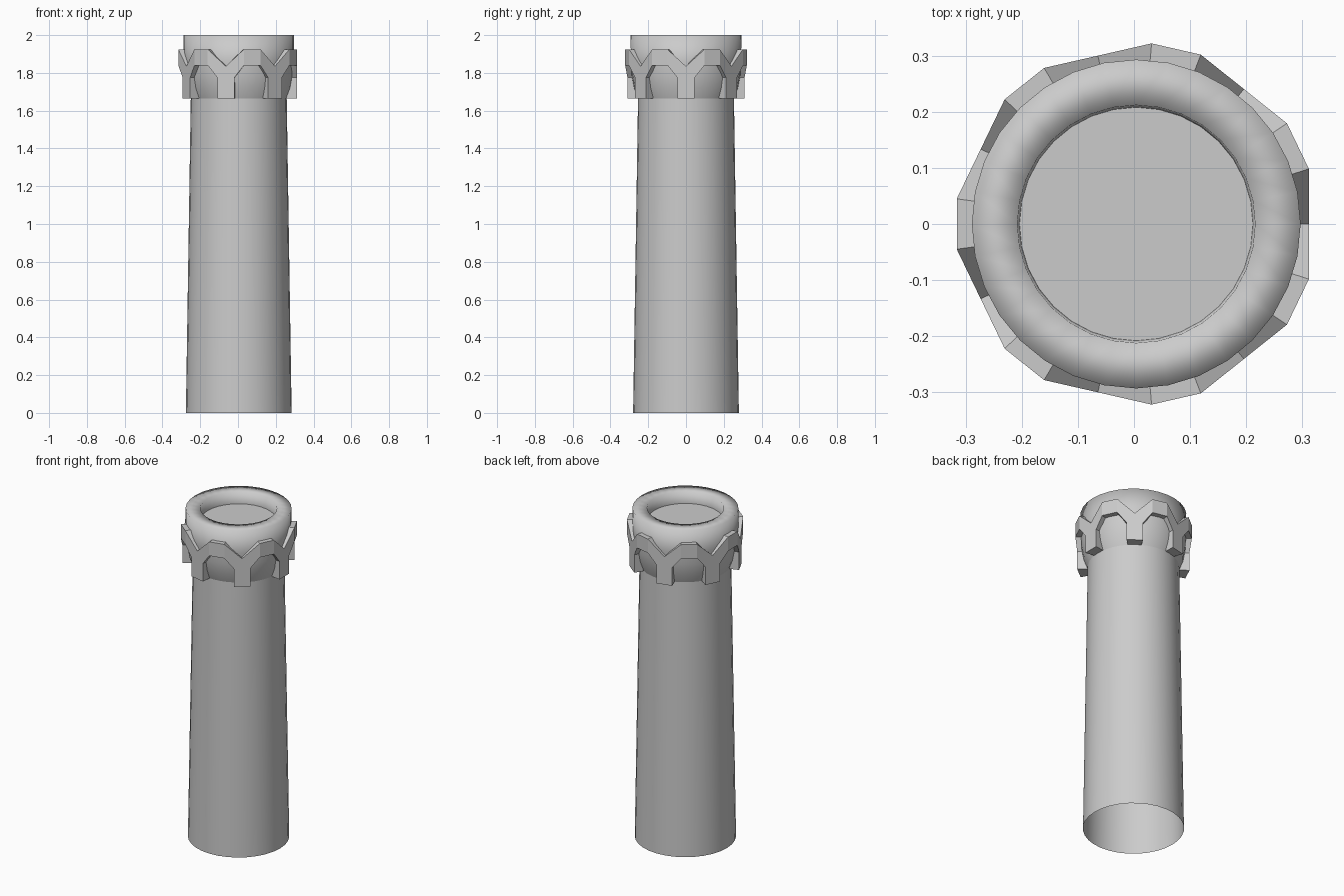
import bpy, bmesh
from math import sin, cos, tan, pi, radians

cube = bpy.data.objects.get("Cube")
if cube:
    bpy.data.objects.remove(cube)

AXIS_X = 0.004
SIDES = 32

grey = bpy.data.materials.new("plain_grey")
grey.use_nodes = True
grey.diffuse_color = (0.6, 0.6, 0.6, 1)
grey.node_tree.nodes["Principled BSDF"].inputs["Base Color"].default_value = (0.6, 0.6, 0.6, 1)


def finish(name, bm, smooth):
    for f in bm.faces:
        f.smooth = smooth
    mesh = bpy.data.meshes.new(name)
    bm.to_mesh(mesh)
    bm.free()
    mesh.materials.append(grey)
    obj = bpy.data.objects.new(name, mesh)
    obj.location.x = AXIS_X
    bpy.context.collection.objects.link(obj)
    return obj


def lathe(name, profile):
    """Smooth open surface turned around z; the profile runs upward outside."""
    bm = bmesh.new()
    rings = [[bm.verts.new((r * cos(2 * pi * i / SIDES), r * sin(2 * pi * i / SIDES), z))
              for i in range(SIDES)] for r, z in profile]
    for low, high in zip(rings, rings[1:]):
        for i in range(SIDES):
            j = (i + 1) % SIDES
            bm.faces.new((low[i], low[j], high[j], high[i]))
    return finish(name, bm, True)


# Tapered shaft, open at the foot
lathe("shaft", [(0.28, 0), (0.254, 1.665)])

# Flared cup with a rounded-looking lip and a short inner wall
lathe("cup", [(0.254, 1.665), (0.275, 1.72), (0.288, 1.79), (0.292, 1.86),
              (0.293, 2.0), (0.212, 2.0), (0.208, 1.93)])

# Flat floor inside the lip
bm = bmesh.new()
bmesh.ops.create_circle(bm, cap_ends=True, segments=SIDES, radius=0.208)
for v in bm.verts:
    v.co.z = 1.93
finish("cup_floor", bm, False)

# Crown: seven legs, each forking into two arms that meet in flat peaks
COUNT = 7
RADIUS = 0.323
INNER = 0.82
STEP = 2 * pi / COUNT
PEAK = radians(8)
ARM = STEP / 2 - PEAK
FLAT = RADIUS * cos(ARM)
arm_y = RADIUS * sin(ARM)
leg_y = FLAT * tan(radians(8.5))
right = [(arm_y, 1.925), (arm_y, 1.84), (leg_y, 1.775), (leg_y, 1.665)]
fork = [(0, 1.835)] + right + [(-y, z) for y, z in reversed(right)]
peak_y = RADIUS * sin(PEAK)
peak = [(peak_y, 1.925), (peak_y, 1.84), (-peak_y, 1.84), (-peak_y, 1.925)]


def plate(bm, outline, dist, angle, skip=()):
    """Outline on a plane at a distance from the axis, thickened toward the axis."""
    def ring(k):
        return [bm.verts.new((k * (dist * cos(angle) - y * sin(angle)),
                              k * (dist * sin(angle) + y * cos(angle)), z)) for y, z in outline]
    outer, inner = ring(1), ring(INNER)
    bm.faces.new(outer)
    bm.faces.new(inner[::-1])
    n = len(outline)
    for i in range(n):
        if i not in skip:
            j = (i + 1) % n
            bm.faces.new((outer[i], inner[i], inner[j], outer[j]))


bm = bmesh.new()
for k in range(COUNT):
    plate(bm, fork, FLAT, k * STEP, skip=(1, 7))
    plate(bm, peak, RADIUS * cos(PEAK), (k + 0.5) * STEP, skip=(0, 2))
bmesh.ops.remove_doubles(bm, verts=bm.verts, dist=0.0005)
bmesh.ops.recalc_face_normals(bm, faces=bm.faces)
finish("crown", bm, False)
